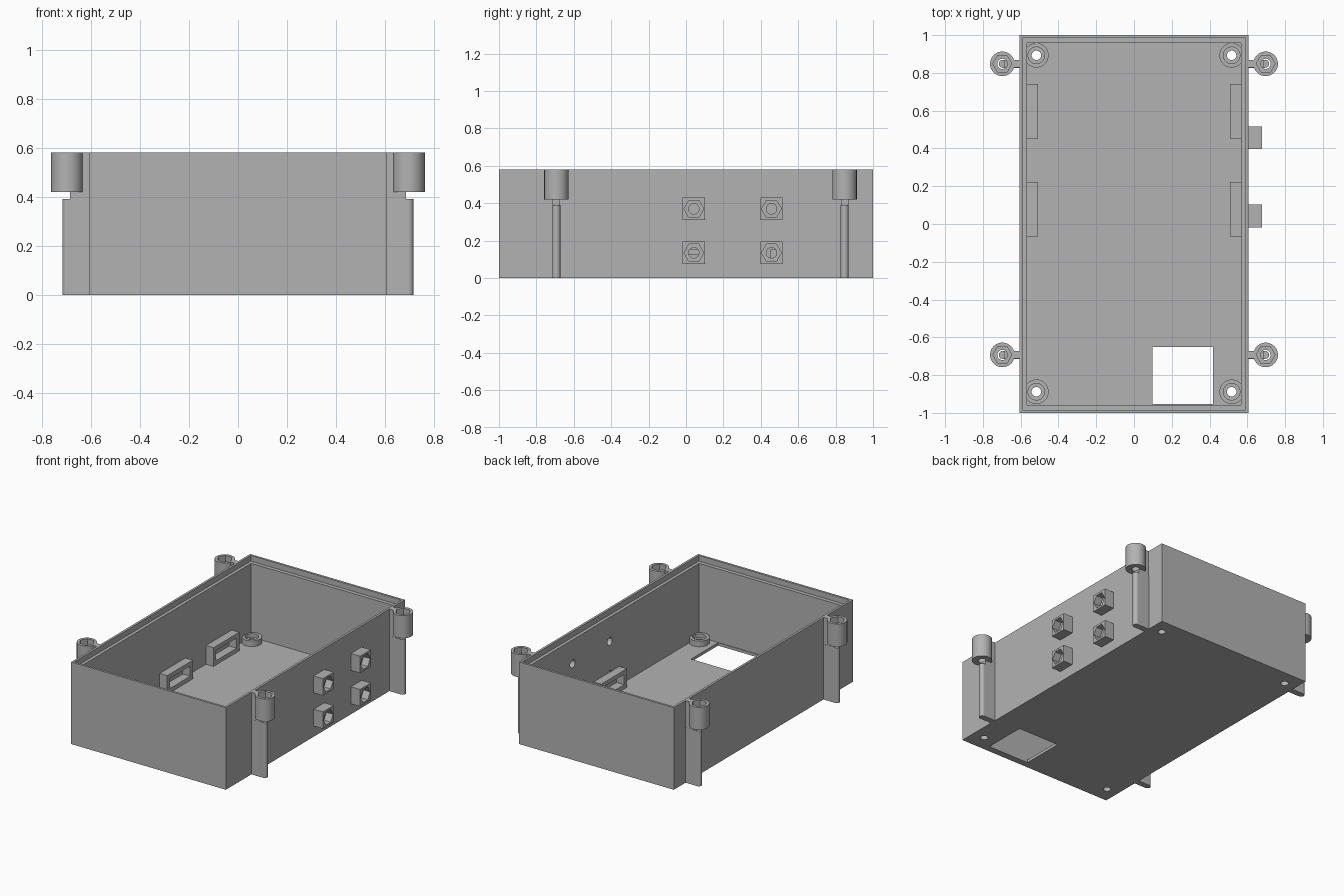
import bpy
import bmesh
from math import pi
from mathutils import Matrix, Vector

default = bpy.data.objects.get("Cube")
if default:
    bpy.data.objects.remove(default, do_unlink=True)

grey = bpy.data.materials.new("plain grey")
grey.use_nodes = True
colour = (0.45, 0.45, 0.45, 1)
grey.diffuse_color = colour
grey.node_tree.nodes["Principled BSDF"].inputs["Base Color"].default_value = colour


def finish(name, bm):
    mesh = bpy.data.meshes.new(name)
    bm.to_mesh(mesh)
    bm.free()
    mesh.materials.append(grey)
    obj = bpy.data.objects.new(name, mesh)
    bpy.context.collection.objects.link(obj)
    return obj


def box(name, lo, hi):
    lo, hi = Vector(lo), Vector(hi)
    bm = bmesh.new()
    place = Matrix.Translation((lo + hi) / 2) @ Matrix.Diagonal((*(hi - lo), 1))
    bmesh.ops.create_cube(bm, size=1, matrix=place)
    return finish(name, bm)


def prism(name, sides, radius, start, length, axis="Z"):
    """Regular prism running from start along +Z or +X."""
    bm = bmesh.new()
    turn = Matrix.Rotation(pi / 2, 4, "Y") if axis == "X" else Matrix.Rotation(pi / 2, 4, "Z")
    place = Matrix.Translation(start) @ turn @ Matrix.Translation((0, 0, length / 2))
    bmesh.ops.create_cone(bm, cap_ends=True, segments=sides, radius1=radius,
                          radius2=radius, depth=length, matrix=place)
    return finish(name, bm)


def activate(obj):
    bpy.ops.object.select_all(action="DESELECT")
    obj.select_set(True)
    bpy.context.view_layer.objects.active = obj


def combine(target, others, operation="DIFFERENCE"):
    for other in others:
        activate(target)
        mod = target.modifiers.new("cut", "BOOLEAN")
        mod.operation, mod.solver, mod.object = operation, "EXACT", other
        bpy.ops.object.modifier_apply(modifier=mod.name)
        bpy.data.objects.remove(other, do_unlink=True)


def smooth(obj):
    activate(obj)
    bpy.ops.object.shade_smooth_by_angle(angle=pi / 6)


W, L, H = 0.605, 1.0, 0.58      # half width, half length, height
IW, IL = 0.567, 0.957           # cavity half size
FLOOR = 0.02
SOCKETS = [(y, z) for y in (0.042, 0.457) for z in (0.135, 0.37)]
BOSSES = [(x, y) for x in (-0.517, 0.517) for y in (-0.888, 0.893)]

# Open tray with a stepped rim and a floor window
tray = box("tray", (-W, -L, 0), (W, L, H))
combine(tray, [
    box("cavity", (-IW, -IL, FLOOR), (IW, IL, H + 0.1)),
    box("rim_step", (-0.589, -0.984, H - 0.04), (0.589, 0.984, H + 0.1)),
    box("window", (0.097, -0.953, -0.1), (0.417, -0.652, 0.1)),
])

# Corner screw bosses, drilled through the floor
for x, y in BOSSES:
    combine(tray, [prism("drill", 32, 0.025, (x, y, -0.1), 0.2)])
    boss = prism("screw_boss", 32, 0.065, (x, y, FLOOR), 0.04)
    combine(boss, [prism("drill", 32, 0.025, (x, y, -0.1), 0.3),
                   prism("counterbore", 32, 0.044, (x, y, 0.035), 0.1)])
    smooth(boss)

# Square sockets on the left wall with hexagonal recesses
for y, z in SOCKETS:
    combine(tray, [prism("drill", 24, 0.028, (0.5, y, z), 0.2, "X")])
    socket = box("hex_socket", (W, y - 0.06, z - 0.06), (0.677, y + 0.06, z + 0.06))
    combine(socket, [prism("recess", 6, 0.053, (0.625, y, z), 0.1, "X"),
                     prism("drill", 24, 0.028, (0.5, y, z), 0.2, "X")])
    smooth(socket)
smooth(tray)

for s in (-1, 1):
    # Slotted strap brackets inside the long walls
    for y0, y1 in ((-0.065, 0.222), (0.452, 0.74)):
        xa, xb = sorted((s * 0.508, s * IW))
        bracket = box("strap_bracket", (xa, y0, FLOOR), (xb, y1, 0.152))
        combine(bracket, [box("slot", (xa - 0.1, y0 + 0.03, 0.05),
                              (xb + 0.1, y1 - 0.03, 0.122))])

    # Outer screw posts carried on upright fins
    for y in (-0.693, 0.848):
        xa, xb = sorted((s * W, s * 0.695))
        fin = box("post_fin", (xa, y - 0.021, 0), (xb, y + 0.021, 0.39))
        combine(fin, [prism("fin_edge", 32, 0.021, (s * 0.695, y, 0), 0.39)], "UNION")
        smooth(fin)
        xa, xb = sorted((s * W, s * 0.685))
        box("post_neck", (xa, y - 0.02, 0.39), (xb, y + 0.02, 0.42))
        xa, xb = sorted((s * W, s * 0.64))
        box("post_web", (xa, y - 0.02, 0.42), (xb, y + 0.02, H))
        post = prism("screw_post", 48, 0.065, (s * 0.697, y, 0.42), H - 0.42)
        combine(post, [prism("drill", 24, 0.027, (s * 0.697, y, 0.3), 0.4),
                       prism("nut_recess", 6, 0.05, (s * 0.697, y, 0.48), 0.2)])
        smooth(post)
